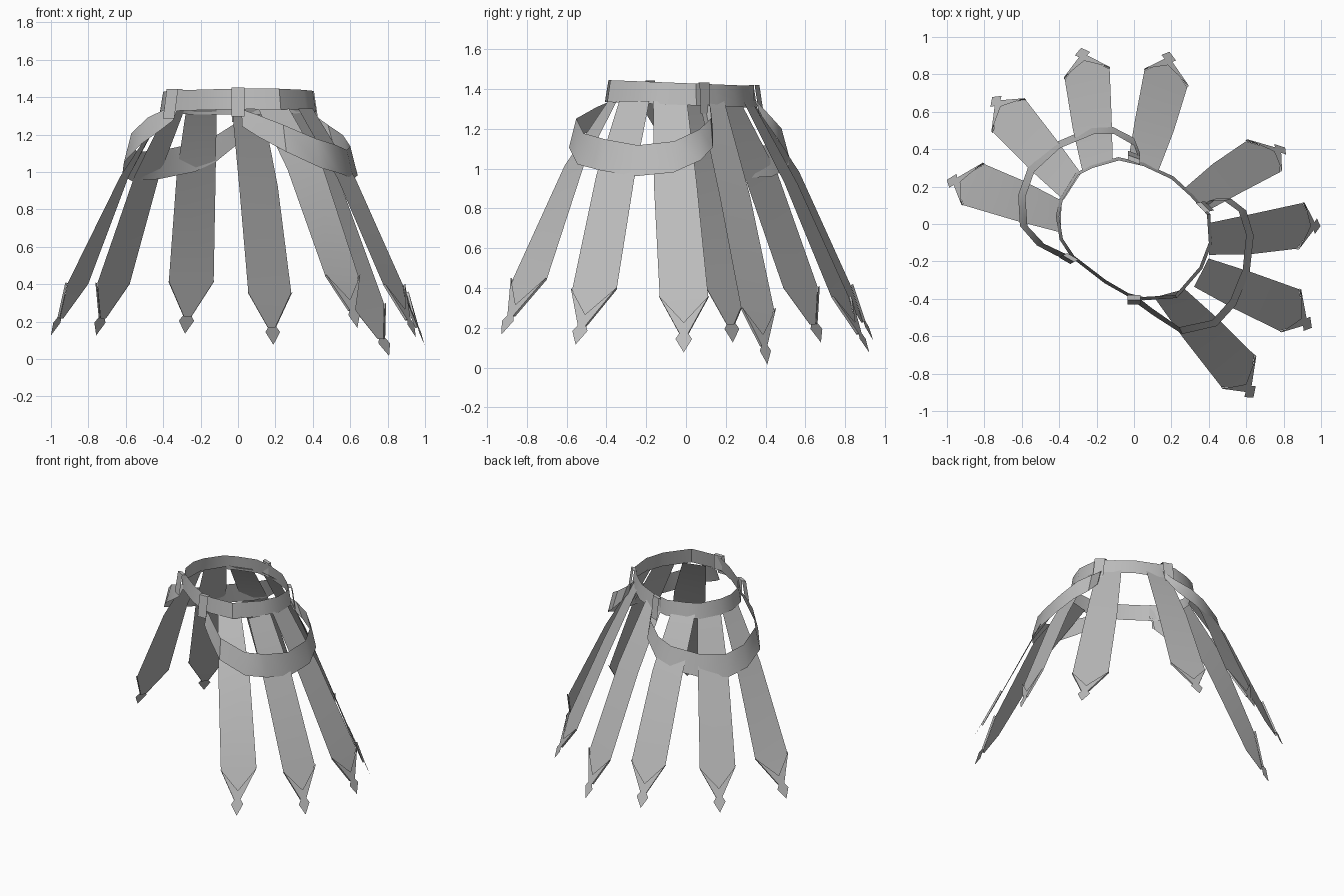
import bpy
from math import radians, cos, sin, pi
from mathutils import Vector

cube = bpy.data.objects.get("Cube")
if cube:
    bpy.data.objects.remove(cube, do_unlink=True)

grey = bpy.data.materials.new("plain_grey")
grey.use_nodes = True
colour = (0.5, 0.5, 0.5, 1)
grey.diffuse_color = colour
grey.node_tree.nodes["Principled BSDF"].inputs["Base Color"].default_value = colour


def add_sheet(name, verts, faces):
    """Create a softly shaded sheet object."""
    mesh = bpy.data.meshes.new(name)
    mesh.from_pydata([tuple(v) for v in verts], [], faces)
    mesh.materials.append(grey)
    mesh.shade_smooth()
    mesh.set_sharp_from_angle(angle=radians(35))
    obj = bpy.data.objects.new(name, mesh)
    bpy.context.collection.objects.link(obj)
    return obj


def add_ribbon(name, tops, bottoms, closed=False):
    """Join two matching edges with quads."""
    n = len(tops)
    faces = []
    for i in range(n if closed else n - 1):
        j = (i + 1) % n
        faces.append((i, n + i, n + j, j))
    return add_sheet(name, tops + bottoms, faces)


def outward(x, y):
    return Vector((x, y, 0)).normalized()


def across(degrees):
    return Vector((cos(radians(degrees)), sin(radians(degrees)), 0))


# Waist band: an oval, slightly tilted and flared
waist = [(-.40, .04), (-.38, .13), (-.30, .26), (-.22, .30), (-.08, .34),
         (.05, .31), (.20, .24), (.30, .15), (.39, .05), (.40, -.10),
         (.35, -.23), (.22, -.38), (.05, -.39), (-.03, -.37),
         (-.15, -.30), (-.32, -.17), (-.38, -.08)]
rim = [Vector((x, y, 1.43 - .04 * y)) for x, y in waist]
hem = [v + outward(v.x, v.y) * .018 - Vector((0, 0, .11)) for v in rim]
add_ribbon("waist_band", rim, hem, closed=True)

# Hanging straps: top xy, shoulder xy, tip xyz, width angle at top and shoulder
straps = [
    ((-.39, .04), (-.855, .21), (-.99, .23, .12), 88, 63),
    ((-.33, .20), (-.665, .575), (-.75, .67, .12), 57, 45),
    ((-.195, .31), (-.25, .80), (-.28, .93, .13), 17, 13),
    ((.05, .31), (.17, .775), (.185, .91, .07), -15, -21),
    ((.33, .13), (.69, .36), (.80, .40, .01), -47, -42),
    ((.40, -.08), (.885, -.01), (.985, -.01, .07), -90, -97),
    ((.36, -.26), (.83, -.46), (.94, -.55, .11), -117, -115),
    ((.19, -.37), (.555, -.785), (.63, -.92, .16), -165, -136),
]
for number, (top, shoulder, tip, top_angle, low_angle) in enumerate(straps, 1):
    tip = Vector(tip)
    a = Vector((*top, 1.34))
    c = Vector((*shoulder, tip.z + .285))
    normal = across(low_angle + 90)
    b = a.lerp(c, .42) + normal * .025
    b.z = c.z + .57
    mid_angle = top_angle * .6 + low_angle * .4
    wide = across(low_angle)
    neck = c.lerp(tip, .66)
    barb = c.lerp(tip, .76)
    stations = [(a, across(top_angle), .085), (b, across(mid_angle), .108),
                (c, wide, .123), (neck, wide, .02)]
    left = [p - d * w for p, d, w in stations]
    right = [p + d * w for p, d, w in stations]
    add_ribbon(f"strap_{number}", left, right)

    # Chevron trim with a diamond point, standing just proud of the strap
    lift = normal * .012 + Vector((0, 0, .006))
    apex = c.lerp(tip, .47)
    trim = [c - wide * .126, apex, c + wide * .126, neck + wide * .022,
            barb + wide * .042, tip, barb - wide * .042, neck - wide * .022]
    add_sheet(f"strap_trim_{number}", [p + lift for p in trim],
              [(0, 7, 1), (1, 7, 3), (1, 3, 2), (7, 6, 4, 3), (6, 5, 4)])
    # Short folded edges joining the trim to the strap
    for side, sign in (("left", -1), ("right", 1)):
        edge = [c + wide * .126 * sign, neck + wide * .022 * sign]
        add_ribbon(f"trim_{side}_edge_{number}", [p + lift for p in edge], edge)


# Two belts sagging over the hips
belts = {
    "left_belt": [(-.33, -.19, 1.32), (-.40, -.16, 1.28), (-.50, -.11, 1.22),
                  (-.59, -.01, 1.13), (-.60, .15, 1.06), (-.55, .29, 1.03),
                  (-.41, .42, 1.04), (-.22, .50, 1.08), (-.11, .50, 1.13),
                  (0, .44, 1.21), (.03, .36, 1.31)],
    "right_belt": [(.02, -.41, 1.29), (.10, -.47, 1.25), (.25, -.57, 1.18),
                   (.43, -.53, 1.10), (.53, -.42, 1.07), (.60, -.25, 1.04),
                   (.62, -.06, 1.06), (.58, .07, 1.12), (.50, .13, 1.18),
                   (.42, .13, 1.25), (.37, .09, 1.31)],
}
for name, path in belts.items():
    upper, lower = [], []
    last = len(path) - 1
    for i, point in enumerate(path):
        half = .045 + .033 * min(1, sin(pi * i / last) * 1.4)
        slope = outward(point[0], point[1]) * .02 + Vector((0, 0, -half))
        upper.append(Vector(point) - slope)
        lower.append(Vector(point) + slope)
    add_ribbon(name, upper, lower)


# Tabs folding over the waist band where each belt hangs
tabs = {"left_front": (-.34, -.18, -30), "left_back": (.0, .345, -20),
        "right_front": (0, -.395, 0), "right_back": (.37, .09, -45)}
for name, (x, y, angle) in tabs.items():
    out = outward(x, y)
    centre = Vector((x, y, 1.43 - .04 * y))
    down = Vector((0, 0, -1))
    fold = [centre - out * .015 + down * .1, centre - out * .015 - down * .006,
            centre + out * .012 - down * .006, centre + out * .035 + down * .15]
    half = across(angle) * .035
    add_ribbon(name + "_tab", [p - half for p in fold], [p + half for p in fold])
